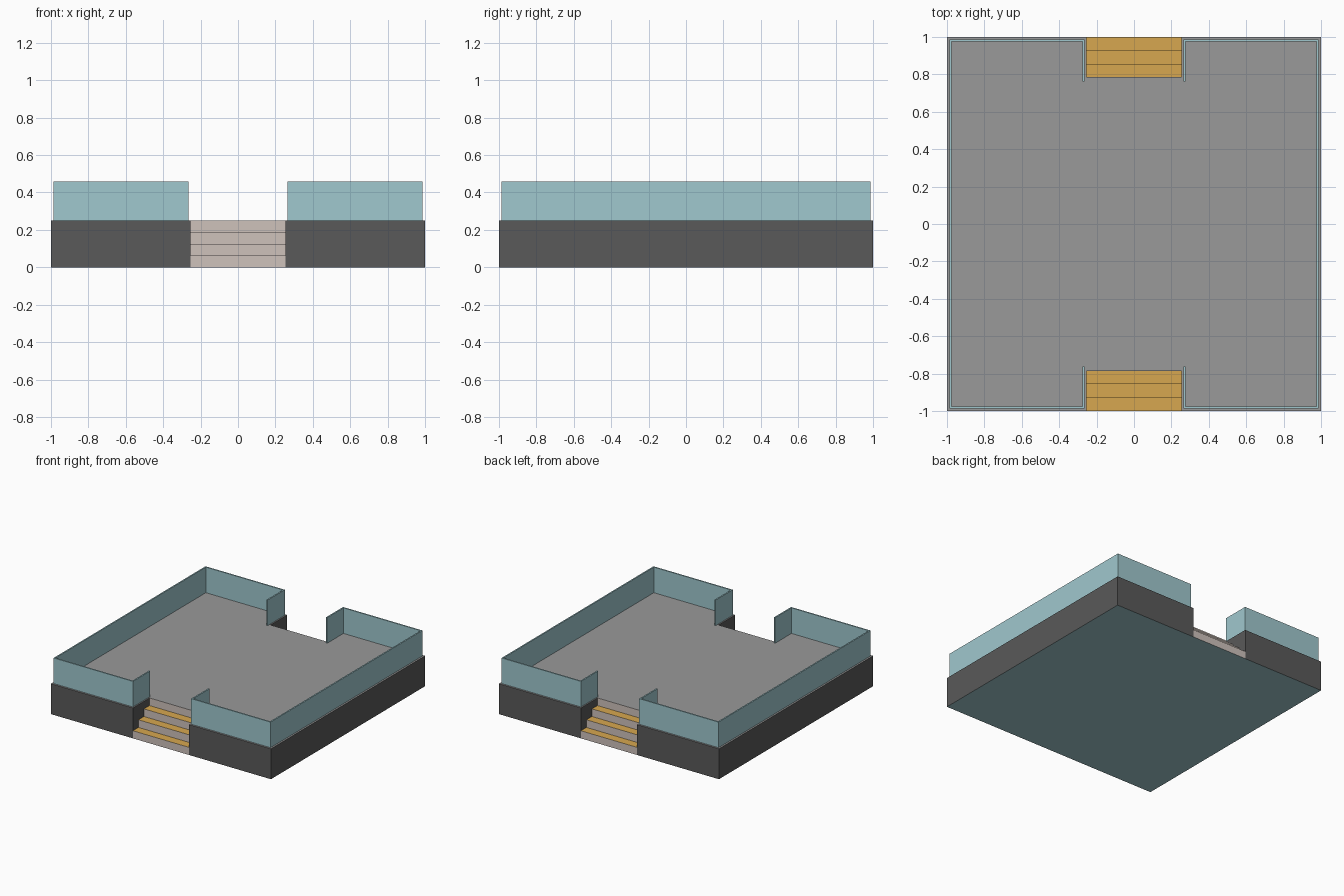
import bpy
import bmesh

if "Cube" in bpy.data.objects:
    bpy.data.objects.remove(bpy.data.objects["Cube"])


def material(name, r, g, b):
    m = bpy.data.materials.new(name)
    m.diffuse_color = (r, g, b, 1)
    m.use_nodes = True
    m.node_tree.nodes["Principled BSDF"].inputs["Base Color"].default_value = m.diffuse_color
    return m


STONE = material("dark_stone", 0.10, 0.10, 0.10)
FLOOR = material("floor_grey", 0.32, 0.32, 0.32)
PANEL = material("pale_teal", 0.35, 0.58, 0.62)
RISER = material("riser_beige", 0.62, 0.54, 0.50)
TREAD = material("tread_gold", 0.68, 0.39, 0.08)

HALF = 1.0        # half size of the square deck
TOP = 0.25        # deck height
GAP = 0.255       # half width of the stairs
STAIR_Y = 0.785   # where the stairs meet the deck


def add_object(name, bm, mats, mirror=None):
    mesh = bpy.data.meshes.new(name)
    bm.to_mesh(mesh)
    bm.free()
    for m in mats:
        mesh.materials.append(m)
    obj = bpy.data.objects.new(name, mesh)
    bpy.context.collection.objects.link(obj)
    if mirror is not None:
        mod = obj.modifiers.new("Mirror", "MIRROR")
        mod.use_axis = [i == mirror for i in range(3)]
        mod.use_mirror_merge = False
    return obj


def prism(outline, z0, z1):
    """Extrude a flat counter-clockwise outline from z0 up to z1."""
    bm = bmesh.new()
    face = bm.faces.new([bm.verts.new((x, y, z0)) for x, y in outline])
    ext = bmesh.ops.extrude_face_region(bm, geom=[face], use_keep_orig=True)
    verts = [v for v in ext["geom"] if isinstance(v, bmesh.types.BMVert)]
    bmesh.ops.translate(bm, verts=verts, vec=(0, 0, z1 - z0))
    bmesh.ops.recalc_face_normals(bm, faces=bm.faces)
    return bm


# deck: square block with a stair notch front and back
quarter = [(GAP, -STAIR_Y), (GAP, -HALF), (HALF, -HALF)]
right = quarter + [(x, -y) for x, y in reversed(quarter)]
outline = right + [(-x, y) for x, y in reversed(right)]
bm = prism(outline, 0, TOP)
drop = []
for f in bm.faces:
    c = f.calc_center_median()
    f.material_index = 1 if f.normal.z > 0.5 else 0
    # underside and notch backs belong to the other parts
    if f.normal.z < -0.5 or (abs(c.x) < 0.01 and abs(f.normal.y) > 0.5):
        drop.append(f)
bmesh.ops.delete(bm, geom=drop, context="FACES")
add_object("deck", bm, [STONE, FLOOR])

# underside: one plate below deck and stairs
bm = bmesh.new()
bm.faces.new([bm.verts.new((x, y, 0)) for x, y in
              [(-HALF, -HALF), (-HALF, HALF), (HALF, HALF), (HALF, -HALF)]])
add_object("underside", bm, [PANEL])

# stairs: four risers and three treads, mirrored to the back
STEPS = 4
rise, run = TOP / STEPS, (HALF - STAIR_Y) / (STEPS - 1)
bm = bmesh.new()
profile = []
for i in range(STEPS):
    y = -HALF + i * run
    profile += [(y, i * rise), (y, (i + 1) * rise)]
rows = [[bm.verts.new((x, y, z)) for x in (-GAP, GAP)] for y, z in profile]
for i, (a, b) in enumerate(zip(rows, rows[1:])):
    f = bm.faces.new([a[0], a[1], b[1], b[0]])
    f.material_index = i % 2
add_object("stairs", bm, [RISER, TREAD], mirror=1)

# parapet: thin C-shaped wall around the right half, mirrored to the left
OUT, INNER, END, T = 0.986, 0.265, 0.762, 0.011
front = [(INNER, -END), (INNER, -OUT), (OUT, -OUT)]
inside = [(OUT - T, -OUT + T), (INNER + T, -OUT + T), (INNER + T, -END)]
wall = (front + [(x, -y) for x, y in reversed(front)]
        + [(x, -y) for x, y in reversed(inside)] + inside)
add_object("parapet", prism(wall, TOP, 0.46), [PANEL], mirror=0)
